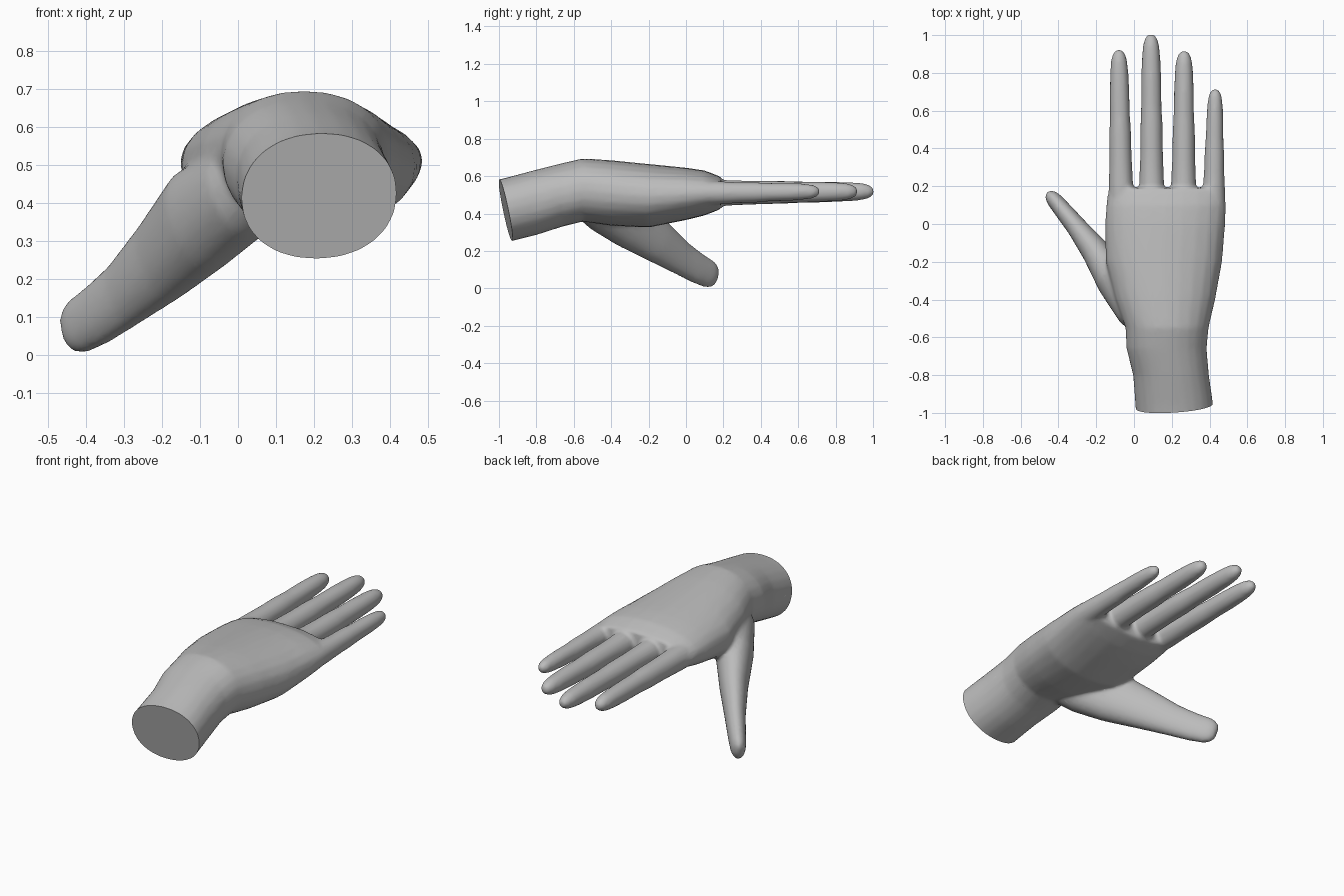
import bpy, bmesh, math
from mathutils import Vector

if "Cube" in bpy.data.objects:
    bpy.data.objects.remove(bpy.data.objects["Cube"])

SIDES = 24
skin = bpy.data.materials.new("grey_skin")
skin.diffuse_color = (0.5, 0.5, 0.5, 1)
skin.use_nodes = True
skin.node_tree.nodes["Principled BSDF"].inputs["Base Color"].default_value = skin.diffuse_color


def superellipse(power):
    """Unit ring outline, fuller than a circle when power > 2."""
    for i in range(SIDES):
        t = 2 * math.pi * i / SIDES
        c, s = math.cos(t), math.sin(t)
        yield (math.copysign(abs(c) ** (2 / power), c),
               math.copysign(abs(s) ** (2 / power), s))


def loft(bm, stations, power=2.0, square=False):
    """Closed tube through (x, y, z, half width, half height) stations."""
    pts = [Vector(s[:3]) for s in stations]
    rings = []
    for i, (p, s) in enumerate(zip(pts, stations)):
        d = (pts[min(i + 1, len(pts) - 1)] - pts[max(i - 1, 0)]).normalized()
        if square:
            d = Vector((0, 1, 0))
        u = d.cross(Vector((0, 0, 1))).normalized()
        v = u.cross(d)
        rings.append([bm.verts.new(p + u * s[3] * c + v * s[4] * q)
                      for c, q in superellipse(power)])
    for a, b in zip(rings, rings[1:]):
        for k in range(SIDES):
            n = (k + 1) % SIDES
            bm.faces.new((a[k], a[n], b[n], b[k]))
    bm.faces.new(rings[0][::-1])
    bm.faces.new(rings[-1])


bm = bmesh.new()

# Forearm and palm: y, x min, x max, z min, z max
palm = [(-1.12, .02, .43, .20, .555), (-.96, .007, .42, .245, .592),
        (-.80, -.005, .397, .285, .635), (-.66, -.04, .385, .33, .67),
        (-.55, -.045, .395, .357, .695), (-.40, -.10, .43, .335, .685),
        (-.20, -.15, .467, .325, .665), (0, -.153, .484, .365, .645),
        (.10, -.148, .488, .39, .63), (.19, -.135, .48, .425, .595)]
loft(bm, [((a + b) / 2, y, (c + d) / 2, (b - a) / 2, (d - c) / 2)
          for y, a, b, c, d in palm], 2.15, True)

# Fingers: base x, tip x, tip y, base half width, tip half width
for bx, tx, ty, w0, w1 in [(-.066, -.08, .922, .070, .045),
                           (.095, .09, 1.004, .071, .046),
                           (.262, .265, .917, .073, .045),
                           (.421, .43, .715, .066, .038)]:
    y0 = .02
    path = []
    # fraction along the finger, relative width (joint bulges, rounded tip)
    for f, bulge in [(0, .95), (.2, 1), (.38, .98), (.5, 1.02), (.62, .98),
                     (.76, 1.03), (.88, 1.0), (.94, .92), (.975, .74), (1, .4)]:
        w = (w0 + (w1 - w0) * f) * bulge
        z = .508 + .01 * f
        path.append((bx + (tx - bx) * f, y0 + (ty - y0) * f, z, w, w * 1.04))
    loft(bm, path)

# Thumb with the fleshy mound at its root
loft(bm, [(.12, -.56, .48, .09, .09), (.01, -.45, .43, .11, .13),
          (-.10, -.30, .355, .10, .145), (-.20, -.15, .25, .075, .118),
          (-.30, -.02, .158, .055, .092), (-.37, .065, .105, .048, .083),
          (-.42, .125, .075, .042, .076), (-.44, .148, .062, .034, .062),
          (-.452, .162, .055, .018, .04)], 2.1)

bmesh.ops.recalc_face_normals(bm, faces=bm.faces)
mesh = bpy.data.meshes.new("hand")
bm.to_mesh(mesh)
bm.free()
hand = bpy.data.objects.new("hand", mesh)
bpy.context.collection.objects.link(hand)

# Fuse the parts into one skin and soften the joins
m = hand.modifiers.new("fuse", 'REMESH')
m.mode = 'VOXEL'
m.voxel_size = 0.01
m = hand.modifiers.new("soften", 'SMOOTH')
m.factor, m.iterations = 0.5, 14
m = hand.modifiers.new("reduce", 'DECIMATE')
m.ratio = 0.2
dg = bpy.context.evaluated_depsgraph_get()
fused = bpy.data.meshes.new_from_object(hand.evaluated_get(dg))
hand.modifiers.clear()
hand.data = fused

# Flat slanted cut through the wrist
bm = bmesh.new()
bm.from_mesh(fused)
cut = bmesh.ops.bisect_plane(bm, geom=bm.verts[:] + bm.edges[:] + bm.faces[:],
                             plane_co=(.215, -.962, .41),
                             plane_no=(.07, -1, -.21), clear_outer=True)
rim = [e for e in cut["geom_cut"] if isinstance(e, bmesh.types.BMEdge)]
bmesh.ops.contextual_create(bm, geom=rim)
bmesh.ops.recalc_face_normals(bm, faces=bm.faces)
bm.to_mesh(fused)
bm.free()

fused.materials.clear()
fused.materials.append(skin)
bpy.context.view_layer.objects.active = hand
hand.select_set(True)
bpy.ops.object.shade_smooth_by_angle(angle=math.radians(50))
